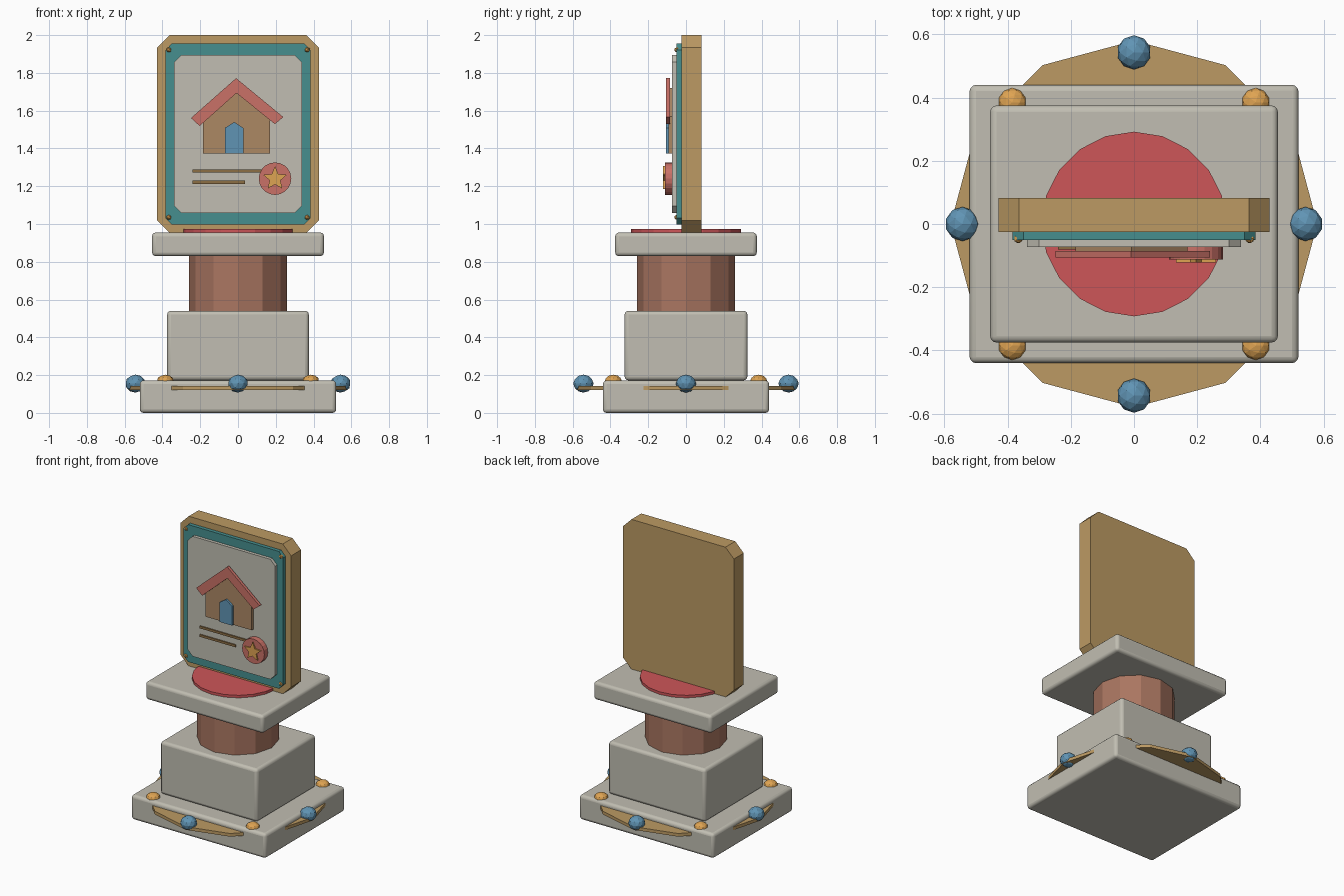
import bpy, bmesh, math
from mathutils import Matrix

cube = bpy.data.objects.get("Cube")
if cube:
    bpy.data.objects.remove(cube, do_unlink=True)


def material(name, r, g, b):
    """Make a flat colour from 0-255 display values."""
    lin = [((c / 255 + 0.055) / 1.055) ** 2.4 for c in (r, g, b)] + [1]
    m = bpy.data.materials.new(name)
    m.use_nodes = True
    m.diffuse_color = lin
    m.node_tree.nodes["Principled BSDF"].inputs["Base Color"].default_value = lin
    return m


stone = material("stone", 193, 190, 178)
gold = material("gold", 188, 154, 99)
red = material("red", 205, 86, 89)
salmon = material("salmon", 202, 113, 103)
clay = material("clay", 170, 118, 97)
teal = material("teal", 70, 143, 143)
blue = material("blue", 96, 148, 180)
amber = material("amber", 222, 163, 82)
timber = material("timber", 172, 136, 100)
ink = material("ink", 140, 110, 68)


def add(name, bm, mat):
    bmesh.ops.recalc_face_normals(bm, faces=bm.faces)
    mesh = bpy.data.meshes.new(name)
    bm.to_mesh(mesh)
    bm.free()
    mesh.materials.append(mat)
    ob = bpy.data.objects.new(name, mesh)
    bpy.context.collection.objects.link(ob)
    return ob


def block(name, w, d, z0, z1, mat, bevel):
    """Rounded stone slab, centred on the axis."""
    bm = bmesh.new()
    bmesh.ops.create_cube(bm, size=1, matrix=Matrix.Translation((0, 0, (z0 + z1) / 2))
                          @ Matrix.Diagonal((w, d, z1 - z0, 1)))
    ob = add(name, bm, mat)
    mod = ob.modifiers.new("bevel", 'BEVEL')
    mod.width, mod.segments = bevel, 3
    bpy.ops.object.select_all(action='DESELECT')
    ob.select_set(True)
    bpy.context.view_layer.objects.active = ob
    bpy.ops.object.shade_smooth_by_angle()


def disc(name, r, z0, z1, sides, mat):
    bm = bmesh.new()
    bmesh.ops.create_cone(bm, cap_ends=True, segments=sides, radius1=r, radius2=r,
                          depth=z1 - z0, matrix=Matrix.Translation((0, 0, (z0 + z1) / 2)))
    # start the sides on the front-back axis
    bmesh.ops.rotate(bm, verts=bm.verts, matrix=Matrix.Rotation(math.pi / 2, 3, 'Z'))
    add(name, bm, mat)


def gem(name, x, y, z, r, squash, mat, detail=2):
    bm = bmesh.new()
    bmesh.ops.create_icosphere(bm, subdivisions=detail, radius=r,
                               matrix=Matrix.Translation((x, y, z)) @ Matrix.Diagonal((1, 1, squash, 1)))
    add(name, bm, mat)


def plate(name, outline, y0, y1, mat):
    """Extrude an x-z outline from y0 (front) to y1 (back)."""
    bm = bmesh.new()
    face = bm.faces.new([bm.verts.new((x, y0, z)) for x, z in outline])
    ext = bmesh.ops.extrude_face_region(bm, geom=[face], use_keep_orig=True)
    bmesh.ops.translate(bm, vec=(0, y1 - y0, 0),
                        verts=[v for v in ext["geom"] if isinstance(v, bmesh.types.BMVert)])
    add(name, bm, mat)


def clipped(w, z0, z1, c):
    """Rectangle outline with clipped corners."""
    return [(-w + c, z0), (w - c, z0), (w, z0 + c), (w, z1 - c),
            (w - c, z1), (-w + c, z1), (-w, z1 - c), (-w, z0 + c)]


def ring(cx, cz, radii, n):
    """Round outline; alternating radii give a star."""
    return [(cx + radii[i % len(radii)] * math.sin(math.tau * i / n),
             cz + radii[i % len(radii)] * math.cos(math.tau * i / n)) for i in range(n)]


# Pedestal
block("base", 1.04, 0.88, 0, 0.172, stone, 0.02)
block("plinth", 0.75, 0.65, 0.172, 0.54, stone, 0.02)
disc("column", 0.26, 0.53, 0.84, 12, clay)
block("top_slab", 0.91, 0.75, 0.83, 0.955, stone, 0.02)
disc("top_disc", 0.292, 0.95, 0.973, 20, red)

# Ornamental ring and gems around the base
disc("base_ring", 0.58, 0.12, 0.142, 12, gold)
for i, side in enumerate(("right", "front", "left", "back")):
    a = math.pi + i * math.pi / 2
    gem(side + "_gem", 0.543 * math.cos(a), 0.543 * math.sin(a), 0.155, 0.054, 0.88, blue)
for sx in (-1, 1):
    for sy in (-1, 1):
        gem("corner_stud", sx * 0.385, sy * 0.385, 0.17, 0.045, 0.72, amber)

# Layered board
plate("board", clipped(0.428, 0.953, 2.0, 0.065), -0.025, 0.083, gold)
plate("teal_border", clipped(0.385, 0.997, 1.955, 0.035), -0.051, -0.025, teal)
plate("board_face", clipped(0.338, 1.057, 1.895, 0.038), -0.073, -0.051, stone)
for sx in (-1, 1):
    for z in (1.035, 1.922):
        gem("board_stud", sx * 0.366, -0.046, z, 0.016, 1, amber, 1)

# House emblem
plate("house_wall", [(-0.185, 1.372), (0.17, 1.372), (0.17, 1.57), (-0.008, 1.72), (-0.185, 1.57)],
      -0.092, -0.072, timber)
plate("house_roof", [(-0.01, 1.772), (-0.249, 1.561), (-0.203, 1.519), (-0.008, 1.693),
                     (0.195, 1.529), (0.24, 1.566)], -0.106, -0.085, salmon)
plate("house_door", [(-0.07, 1.372), (0.028, 1.372), (0.028, 1.508), (-0.02, 1.54), (-0.07, 1.508)],
      -0.106, -0.085, blue)

# Ruled lines and badge
for name, x1, z in (("upper_line", 0.13, 1.28), ("lower_line", 0.037, 1.221)):
    plate(name, [(-0.24, z - 0.008), (x1, z - 0.008), (x1, z + 0.008), (-0.24, z + 0.008)],
          -0.081, -0.072, ink)
plate("badge", ring(0.196, 1.24, [0.086], 20), -0.112, -0.072, salmon)
plate("badge_star", ring(0.196, 1.24, [0.066, 0.03], 10), -0.121, -0.111, amber)
